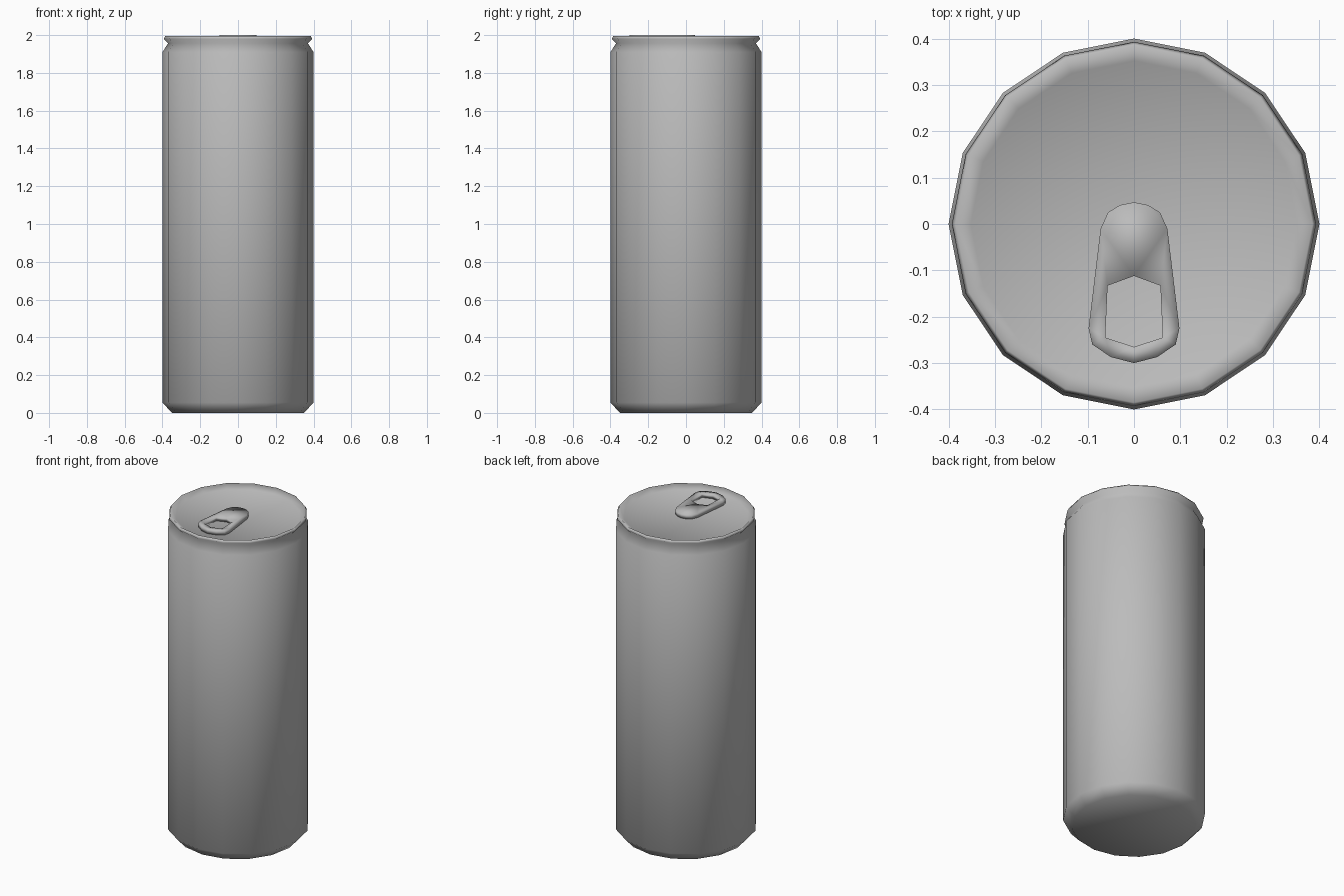
import bpy, bmesh, math

cube = bpy.data.objects.get("Cube")
if cube:
    bpy.data.objects.remove(cube)

metal = bpy.data.materials.new("grey_metal")
metal.use_nodes = True
grey = (0.5, 0.5, 0.5, 1)
metal.diffuse_color = grey
metal.node_tree.nodes["Principled BSDF"].inputs["Base Color"].default_value = grey


def finish(bm, name):
    bmesh.ops.recalc_face_normals(bm, faces=bm.faces)
    for face in bm.faces:
        face.smooth = True
    mesh = bpy.data.meshes.new(name)
    bm.to_mesh(mesh)
    bm.free()
    mesh.materials.append(metal)
    obj = bpy.data.objects.new(name, mesh)
    bpy.context.collection.objects.link(obj)
    return obj


# Can: a profile (radius, height) turned in sixteen steps, closed at both ends
SIDES = 16
profile = [(0.35, 0), (0.40, 0.055), (0.40, 1.91), (0.37, 1.957),
           (0.393, 1.98), (0.385, 1.996), (0.352, 1.972)]
bm = bmesh.new()
rings = []
for radius, height in profile:
    angles = [math.tau * i / SIDES for i in range(SIDES)]
    rings.append([bm.verts.new((radius * math.cos(a), radius * math.sin(a), height))
                  for a in angles])
for low, high in zip(rings, rings[1:]):
    for i in range(SIDES):
        j = (i + 1) % SIDES
        bm.faces.new((low[i], low[j], high[j], high[i]))
for ring in (rings[0], rings[-1]):
    cap = bm.faces.new(ring)
    bmesh.ops.poke(bm, faces=[cap])
finish(bm, "can_body")

# Pull tab: half outlines mirrored across x, filled between and thickened
TAB_TOP, TAB_THICKNESS = 2.0, 0.026
outer_half = [(0, -0.30), (0.05, -0.287), (0.09, -0.26), (0.098, -0.225),
              (0.072, -0.01), (0.056, 0.025), (0.03, 0.041), (0, 0.047)]
hole_half = [(0, -0.265), (0.062, -0.245), (0.057, -0.133), (0, -0.112)]
bm = bmesh.new()
edges = []
for half in (outer_half, hole_half):
    outline = half + [(-x, y) for x, y in reversed(half[1:-1])]
    loop = [bm.verts.new((x, y, TAB_TOP)) for x, y in outline]
    edges += [bm.edges.new((loop[i - 1], loop[i])) for i in range(len(loop))]
bmesh.ops.triangle_fill(bm, edges=edges, use_beauty=True, normal=(0, 0, 1))
extruded = bmesh.ops.extrude_face_region(bm, geom=bm.faces[:], use_keep_orig=True)
lower = [v for v in extruded["geom"] if isinstance(v, bmesh.types.BMVert)]
bmesh.ops.translate(bm, verts=lower, vec=(0, 0, -TAB_THICKNESS))
finish(bm, "pull_tab")
